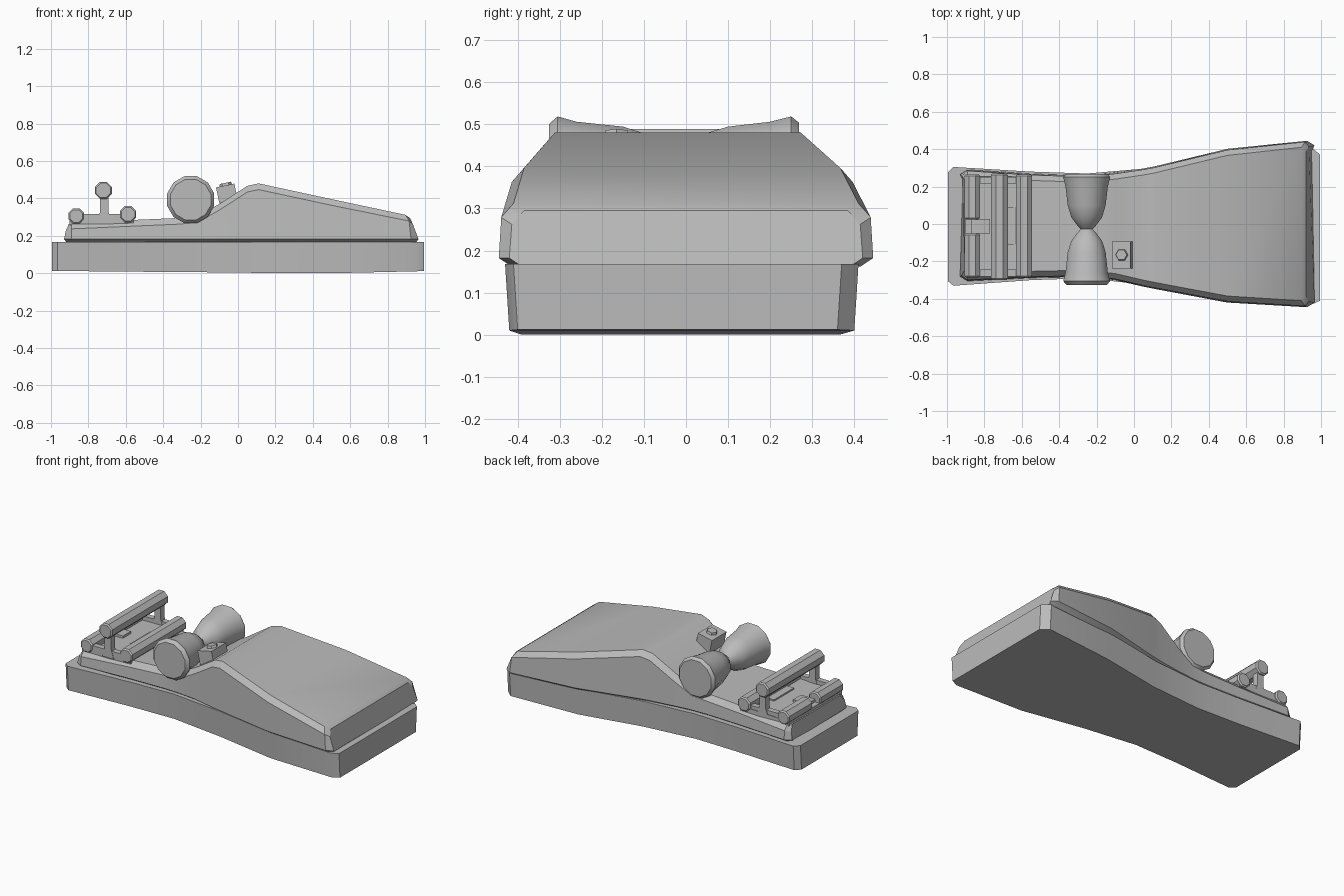
import bpy, bmesh, math
from mathutils import Matrix, Vector

cube = bpy.data.objects.get("Cube")
if cube:
    bpy.data.objects.remove(cube, do_unlink=True)

grey = bpy.data.materials.new("plain grey")
grey.use_nodes = True
colour = (0.5, 0.5, 0.5, 1)
grey.diffuse_color = colour
grey.node_tree.nodes["Principled BSDF"].inputs["Base Color"].default_value = colour


def finish(name, bm, angle=30):
    bmesh.ops.recalc_face_normals(bm, faces=bm.faces)
    mesh = bpy.data.meshes.new(name)
    bm.to_mesh(mesh)
    bm.free()
    mesh.materials.append(grey)
    obj = bpy.data.objects.new(name, mesh)
    bpy.context.collection.objects.link(obj)
    bpy.ops.object.select_all(action="DESELECT")
    obj.select_set(True)
    bpy.context.view_layer.objects.active = obj
    bpy.ops.object.shade_smooth_by_angle(angle=math.radians(angle))
    return obj


def loft(name, sections, angle=30):
    """Skin a row of closed cross-sections and cap both ends."""
    bm = bmesh.new()
    rings = [[bm.verts.new(p) for p in s] for s in sections]
    n = len(rings[0])
    for a, b in zip(rings, rings[1:]):
        for i in range(n):
            j = (i + 1) % n
            bm.faces.new((a[i], a[j], b[j], b[i]))
    bm.faces.new(rings[0])
    bm.faces.new(rings[-1])
    return finish(name, bm, angle)


def lathe_y(name, x, z, profile, sides, phase=0.0, angle=30):
    """Round part along y from (y, radius) pairs."""
    turns = [math.tau * (i + phase) / sides for i in range(sides)]
    return loft(name, [[(x + r * math.cos(t), y, z + r * math.sin(t)) for t in turns]
                       for y, r in profile], angle)


def box(name, centre, size, tilt=0.0):
    bm = bmesh.new()
    bmesh.ops.create_cube(bm, size=1, matrix=Matrix.Translation(centre)
                          @ Matrix.Rotation(tilt, 4, "Y") @ Matrix.Diagonal((*size, 1)))
    return finish(name, bm)


# Base slab: x, back y, front y, bottom z
base = [(-0.995, 0.275, -0.305, 0.012), (-0.965, 0.305, -0.33, 0.012),
        (-0.55, 0.28, -0.30, 0.008), (-0.25, 0.27, -0.29, 0.006),
        (0.1, 0.30, -0.33, 0.002), (0.5, 0.375, -0.40, 0.0),
        (0.95, 0.41, -0.43, 0.01), (0.995, 0.37, -0.41, 0.012)]
loft("base", [[(x, f + 0.01, z), (x, f, 0.168), (x, b, 0.168), (x, b - 0.01, z)]
              for x, b, f, z in base])

# Upper body: x, back y, front y, top z, and x shift of each level at the ends
flat = (0, 0, 0, 0)
body = [(-0.93, 0.265, -0.28, 0.262, (0.015, 0, 0.01, 0.025)),
        (-0.89, 0.29, -0.305, 0.27, flat), (-0.55, 0.268, -0.288, 0.285, flat),
        (-0.32, 0.26, -0.283, 0.295, flat), (-0.22, 0.262, -0.287, 0.303, flat),
        (-0.1, 0.275, -0.30, 0.37, flat), (0.05, 0.297, -0.335, 0.467, flat),
        (0.11, 0.308, -0.347, 0.48, flat), (0.5, 0.402, -0.42, 0.396, flat),
        (0.895, 0.445, -0.445, 0.312, (0.03, 0.03, 0.02, 0)),
        (0.965, 0.42, -0.42, 0.295, (-0.015, 0, -0.03, -0.045))]


def body_section(x, back, front, top, shift):
    levels = [(0.03, 0.162), (0, 0.182), (0.006, top - 0.033), (0.035, top)]
    near = [(x + s, front + inset, z) for (inset, z), s in zip(levels, shift)]
    far = [(x + s, back - inset, z) for (inset, z), s in zip(levels, shift)]
    return near + far[::-1]


loft("upper_body", [body_section(*s) for s in body])

# Waisted roller
roller = [(-0.325, 0.112), (-0.305, 0.13), (-0.26, 0.117), (-0.15, 0.105),
          (-0.09, 0.085), (-0.045, 0.05), (-0.027, 0.032), (-0.01, 0.05),
          (0.035, 0.085), (0.1, 0.105), (0.2, 0.117), (0.25, 0.13), (0.268, 0.115)]
lathe_y("roller", -0.253, 0.393, roller, 12, 0.5, 40)

# Switch box with its button
tilt = math.radians(-12)
box("switch_box", (-0.055, -0.165, 0.405), (0.1, 0.145, 0.13), tilt)
bm = bmesh.new()
bmesh.ops.create_cone(bm, cap_ends=True, segments=6, radius1=0.036, radius2=0.03, depth=0.02,
                      matrix=Matrix.Translation((-0.066, -0.165, 0.473))
                      @ Matrix.Rotation(tilt, 4, "Y") @ Matrix.Rotation(math.pi / 6, 4, "Z"))
finish("switch_button", bm)


# Rods with eight flat sides
def rod(name, x, z, y0, y1, radius):
    e = 0.008
    lathe_y(name, x, z, [(y0, radius - e), (y0 + e, radius), (y1 - e, radius), (y1, radius - e)],
            8, 0.5, 20)


rod("handle_bar", -0.72, 0.443, -0.30, 0.27, 0.049)
rod("right_rail", -0.588, 0.315, -0.285, 0.265, 0.047)
rod("left_rail_front", -0.865, 0.305, -0.285, -0.05, 0.045)
rod("left_rail_back", -0.865, 0.305, 0.025, 0.265, 0.045)

# Carrier plate, slot plate and rail link
box("carrier_plate", (-0.73, -0.01, 0.277), (0.34, 0.53, 0.03), math.radians(-2))
box("slot_plate", (-0.655, -0.01, 0.293), (0.05, 0.2, 0.02))
box("rail_link", (-0.82, -0.012, 0.285), (0.1, 0.08, 0.04))

# Splayed handle posts and the arms that tie the rails together
post = [(-0.04, 0.27), (0.04, 0.27), (0.022, 0.33), (0.022, 0.42), (-0.022, 0.42), (-0.022, 0.33)]
for side, y in (("front", -0.262), ("back", 0.235)):
    loft(side + "_post", [[(-0.715 + x, y + d, z) for x, z in post] for d in (-0.02, 0.02)])
    box(side + "_arm", (-0.73, y, 0.297), (0.26, 0.035, 0.04))
